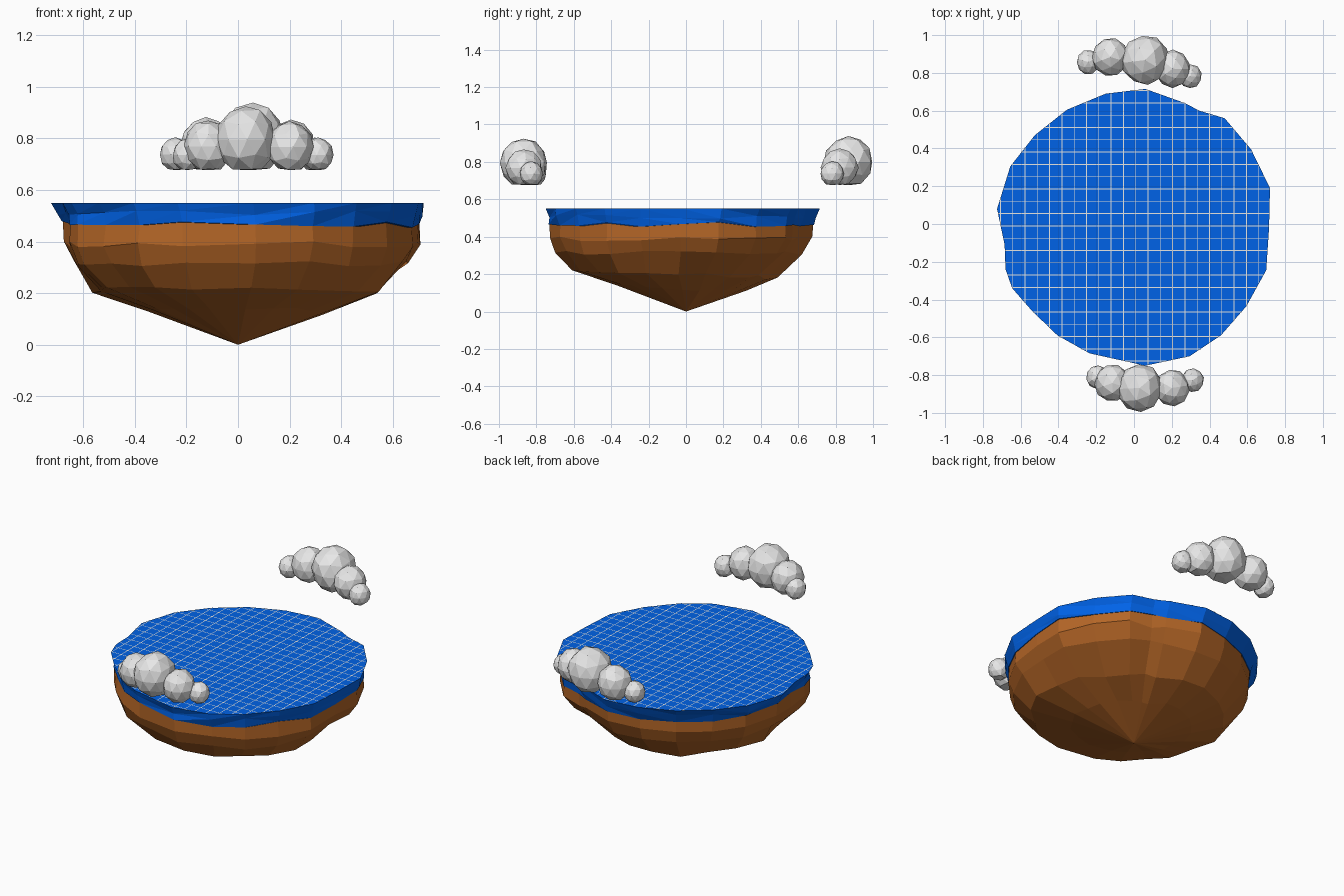
import bpy, bmesh, math, random
from mathutils import Vector

random.seed(4)
cube = bpy.data.objects.get("Cube")
if cube:
    bpy.data.objects.remove(cube, do_unlink=True)


def material(name, rgb):
    m = bpy.data.materials.new(name)
    m.use_nodes = True
    m.diffuse_color = (*rgb, 1)
    m.node_tree.nodes["Principled BSDF"].inputs["Base Color"].default_value = (*rgb, 1)
    return m


BLUE = material("water blue", (0.0, 0.123, 0.8))
BROWN = material("earth brown", (0.46, 0.133, 0.02))
GREY = material("cloud grey", (0.8, 0.8, 0.8))
PALE = material("pale line", (0.95, 0.95, 0.93))


def finish(bm, name, mat, fix_normals=True):
    if fix_normals:
        bmesh.ops.recalc_face_normals(bm, faces=bm.faces)
    mesh = bpy.data.meshes.new(name)
    bm.to_mesh(mesh)
    bm.free()
    mesh.materials.append(mat)
    obj = bpy.data.objects.new(name, mesh)
    bpy.context.collection.objects.link(obj)
    return obj


# Rim of the island, anticlockwise
RIM = [Vector(p) for p in (
    (.72, .19), (.62, .395), (.48, .56), (.345, .6), (.27, .64), (.06, .715),
    (-.15, .69), (-.355, .605), (-.525, .47), (-.655, .305), (-.725, .08),
    (-.685, -.11), (-.68, -.24), (-.645, -.34), (-.54, -.46), (-.405, -.59),
    (-.235, -.685), (.06, -.75), (.295, -.70), (.46, -.59), (.595, -.435),
    (.70, -.245), (.715, -.02))]
N = len(RIM)
TOP = 0.55


def ring(bm, scale, z, jitter_r=0.0, jitter_z=0.0, shift=(0, 0), tilt=0.0, back=0.0, front=0.0):
    """Rim copy: scaled, shifted, tilted up at the front, pushed out at two opposite corners."""
    verts = []
    for p in RIM:
        s = scale + random.uniform(-jitter_r, jitter_r)
        lean = (p.x + p.y) / 1.02
        s += (back if lean > 0 else front) * lean ** 4
        q = p * s + Vector(shift)
        verts.append(bm.verts.new((*q, z - tilt * q.y + random.uniform(-jitter_z, jitter_z))))
    return verts


def bridge(bm, a, b):
    for i in range(N):
        j = (i + 1) % N
        bm.faces.new((a[i], a[j], b[j], b[i]))


# Blue water slab with a faceted tapering edge
bm = bmesh.new()
upper = ring(bm, 1, TOP)
middle = ring(bm, .978, .508, .01, .012, (.006, -.004))
lower = ring(bm, .957, .466, .008, .013, (.01, -.01), .0, .02, .02)
edge = [v.co.copy() for v in lower]
bm.faces.new(upper)
bridge(bm, upper, middle)
bridge(bm, middle, lower)
bm.faces.new(lower[::-1])
bmesh.ops.triangulate(bm, faces=[f for f in bm.faces if len(f.verts) == 4])
finish(bm, "water_slab", BLUE)

# Brown rock that narrows to a point underneath
bm = bmesh.new()
rings = [[bm.verts.new((c.x * .994, c.y * .994, c.z + .004)) for c in edge]]
for scale, z, jr, jz, shift, tilt, back, front in (
        (.945, .39, .008, .012, (.012, -.01), .0, .02, .04),
        (.9, .315, .015, .012, (.012, -.01), .0, -.02, .04),
        (.76, .2, .02, .012, (.005, -.025), .04, -.1, .04),
        (.47, .122, .015, .008, (.0, -.01), .05, -.06, .0)):
    rings.append(ring(bm, scale, z, jr, jz, shift, tilt, back, front))
for a, b in zip(rings, rings[1:]):
    bridge(bm, a, b)
tip = bm.verts.new((0, 0, 0))
for i in range(N):
    bm.faces.new((rings[-1][i], rings[-1][(i + 1) % N], tip))
bm.faces.new(rings[0])
finish(bm, "rock_base", BROWN)


# Thin square grid laid over the water
def chord(axis, c):
    """Ends of the straight cut through the rim where the axis equals c."""
    hits = []
    for i in range(N):
        a, b = RIM[i], RIM[(i + 1) % N]
        if (a[axis] - c) * (b[axis] - c) < 0:
            t = (c - a[axis]) / (b[axis] - a[axis])
            hits.append(a.lerp(b, t)[1 - axis])
    return (min(hits), max(hits)) if len(hits) > 1 else None


bm = bmesh.new()
STEP, HALF = .0651, .0022
for axis in (0, 1):
    for k in range(-11, 12):
        c = k * STEP + (.009 if axis == 0 else -.01)
        ends = chord(axis, c)
        if not ends:
            continue
        quad = []
        for side, end in ((-HALF, 0), (HALF, 0), (HALF, 1), (-HALF, 1)):
            co = [0, 0, TOP + .0015]
            co[axis] = c + side
            co[1 - axis] = ends[end]
            quad.append(bm.verts.new(co))
        face = bm.faces.new(quad)
        face.normal_update()
        if face.normal.z < 0:
            face.normal_flip()
finish(bm, "grid_lines", PALE, False)


# Clouds: uneven faceted puffs with a flattened underside
def cloud(name, puffs):
    floor = .677
    bm = bmesh.new()
    for x, y, r in puffs:
        made = bmesh.ops.create_icosphere(bm, subdivisions=2, radius=r)["verts"]
        turn = random.uniform(0, math.tau)
        c, s = math.cos(turn), math.sin(turn)
        for v in made:
            px, py, pz = v.co * random.uniform(.96, 1.03)
            v.co = (x + (px * c - py * s) * .95, y + px * s + py * c,
                    max(floor, floor + r * .92 + pz * 1.03))
    finish(bm, name, GREY)


cloud("front_cloud", ((-.195, -.81, .063), (-.115, -.842, .1), (.03, -.868, .128),
                      (.2, -.868, .098), (.31, -.827, .064)))
cloud("back_cloud", ((-.243, .858, .065), (-.125, .884, .104), (.058, .868, .133),
                     (.205, .822, .1), (.297, .782, .065)))
